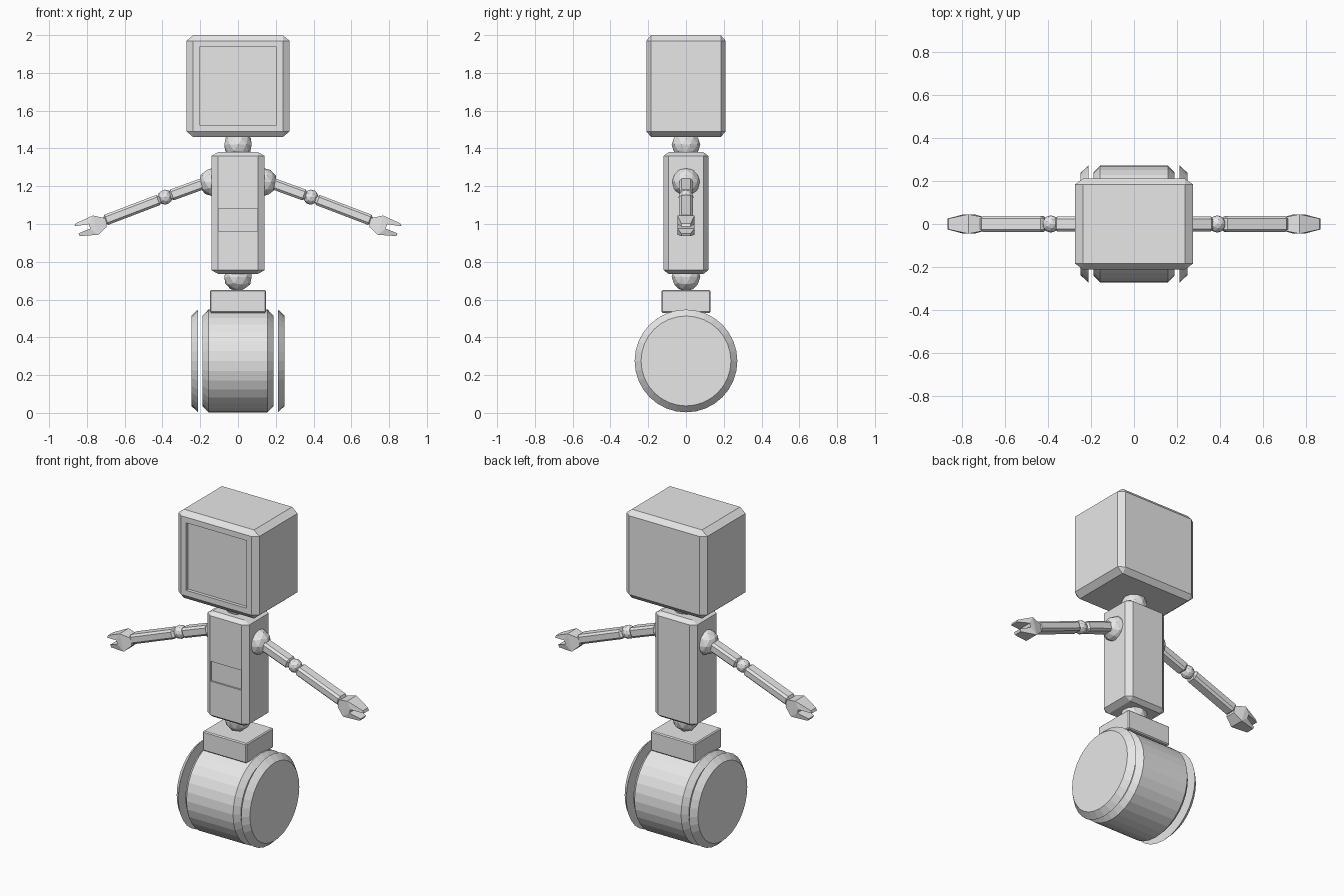
import bpy, bmesh, math
from mathutils import Matrix, Vector

cube = bpy.data.objects.get("Cube")
if cube:
    bpy.data.objects.remove(cube, do_unlink=True)

grey = bpy.data.materials.new("light_grey")
grey.use_nodes = True
grey.diffuse_color = (0.8, 0.8, 0.8, 1)
grey.node_tree.nodes["Principled BSDF"].inputs["Base Color"].default_value = (0.8, 0.8, 0.8, 1)


def finish(name, bm):
    bmesh.ops.recalc_face_normals(bm, faces=bm.faces)
    mesh = bpy.data.meshes.new(name)
    bm.to_mesh(mesh)
    bm.free()
    mesh.materials.append(grey)
    obj = bpy.data.objects.new(name, mesh)
    bpy.context.collection.objects.link(obj)
    return obj


def box(size, bevel, matrix):
    """Chamfered box; bevel gives the chamfer width along each axis."""
    bm = bmesh.new()
    bmesh.ops.create_cube(bm, size=1)
    bmesh.ops.scale(bm, vec=[s / b for s, b in zip(size, bevel)], verts=bm.verts)
    bmesh.ops.bevel(bm, geom=bm.edges[:], offset=1, segments=1, affect='EDGES')
    bmesh.ops.scale(bm, vec=bevel, verts=bm.verts)
    bmesh.ops.transform(bm, matrix=matrix, verts=bm.verts)
    bm.normal_update()
    return bm


def front_face(bm):
    return max((f for f in bm.faces if f.normal.y < -0.99), key=lambda f: f.calc_area())


def recess(bm, face, margin, depth):
    bmesh.ops.inset_region(bm, faces=[face], thickness=margin, use_even_offset=True)
    bmesh.ops.inset_region(bm, faces=[face], thickness=0, depth=-depth)


def ball(name, centre, radius):
    bm = bmesh.new()
    bmesh.ops.create_icosphere(bm, subdivisions=2, radius=radius,
                               matrix=Matrix.Translation(centre))
    return finish(name, bm)


def drum(name, rings, z, segments=32):
    """Solid of revolution about the x axis from (x, radius) rings."""
    bm = bmesh.new()
    loops = []
    for x, r in rings:
        loops.append([bm.verts.new((x, r * math.sin(2 * math.pi * i / segments),
                                    z + r * math.cos(2 * math.pi * i / segments)))
                      for i in range(segments)])
    for a, b in zip(loops, loops[1:]):
        for i in range(segments):
            j = (i + 1) % segments
            bm.faces.new((a[i], a[j], b[j], b[i]))
    bm.faces.new(loops[0])
    bm.faces.new(loops[-1])
    return finish(name, bm)


# Head with a recessed screen
bm = box((0.546, 0.42, 0.54), (0.036, 0.026, 0.03), Matrix.Translation((0, 0, 1.73)))
recess(bm, front_face(bm), 0.034, 0.02)
finish("head", bm)

# Torso with a shallow recessed panel
bm = box((0.282, 0.236, 0.645), (0.036, 0.026, 0.02), Matrix.Translation((0, 0, 1.058)))
for cut in (0.96, 1.085):
    face = max((f for f in bm.faces if f.normal.y < -0.99),
               key=lambda f: f.calc_center_median().z)
    bmesh.ops.bisect_plane(bm, geom=[face, *face.edges, *face.verts],
                           plane_co=(0, 0, cut), plane_no=(0, 0, 1))
    bm.normal_update()
panel = min((f for f in bm.faces if f.normal.y < -0.99),
            key=lambda f: abs(f.calc_center_median().z - 1.022))
recess(bm, panel, 0.002, 0.01)
finish("torso", bm)

# Neck and waist joints, hip block
ball("neck_joint", (0, 0, 1.42), 0.076)
ball("waist_joint", (0, 0, 0.72), 0.076)
finish("hip_block", box((0.298, 0.26, 0.12), (0.006, 0.006, 0.006),
                        Matrix.Translation((0, 0, 0.59))))

# Wheel and its two separate side covers
drum("wheel", [(-0.187, 0.24), (-0.157, 0.272), (0.157, 0.272), (0.187, 0.24)], 0.275)

# Hand outline: x, z, half thickness
HAND = [(0.70, 1.03, 0.032), (0.768, 1.045, 0.045), (0.86, 1.003, 0.025),
        (0.866, 0.988, 0.025), (0.79, 0.999, 0.045), (0.782, 0.976, 0.045),
        (0.845, 0.95, 0.025), (0.838, 0.936, 0.025), (0.74, 0.943, 0.045),
        (0.695, 0.985, 0.032)]
HAND_SIDES = [(0, 1, 8, 9), (1, 4, 5, 8), (1, 2, 3, 4), (5, 6, 7, 8)]


def limb(name, side, start, end, width, depth):
    a, b = (Vector((side * p[0], 0, p[1])) for p in (start, end))
    d = b - a
    turn = Matrix.Rotation(-math.atan2(d.z, d.x), 4, 'Y')
    finish(name, box((d.length, depth, width), (0.012, 0.012, 0.012),
                     Matrix.Translation((a + b) / 2) @ turn))


for side, label in ((1, "left"), (-1, "right")):
    drum(label + "_wheel_cover", [(side * 0.212, 0.272), (side * 0.247, 0.238)], 0.275)
    ball(label + "_shoulder", (side * 0.133, 0, 1.222), 0.075)
    limb(label + "_upper_arm", side, (0.16, 1.223), (0.36, 1.15), 0.06, 0.07)
    ball(label + "_elbow", (side * 0.386, 0, 1.142), 0.04)
    limb(label + "_forearm", side, (0.412, 1.131), (0.708, 1.018), 0.057, 0.074)

    # Two-fingered gripper hand
    bm = bmesh.new()
    front = [bm.verts.new((side * x, -t, z)) for x, z, t in HAND]
    back = [bm.verts.new((side * x, t, z)) for x, z, t in HAND]
    for ids in HAND_SIDES:
        bm.faces.new([front[i] for i in ids])
        bm.faces.new([back[i] for i in reversed(ids)])
    for i in range(len(HAND)):
        j = (i + 1) % len(HAND)
        bm.faces.new((front[i], front[j], back[j], back[i]))
    finish(label + "_hand", bm)
